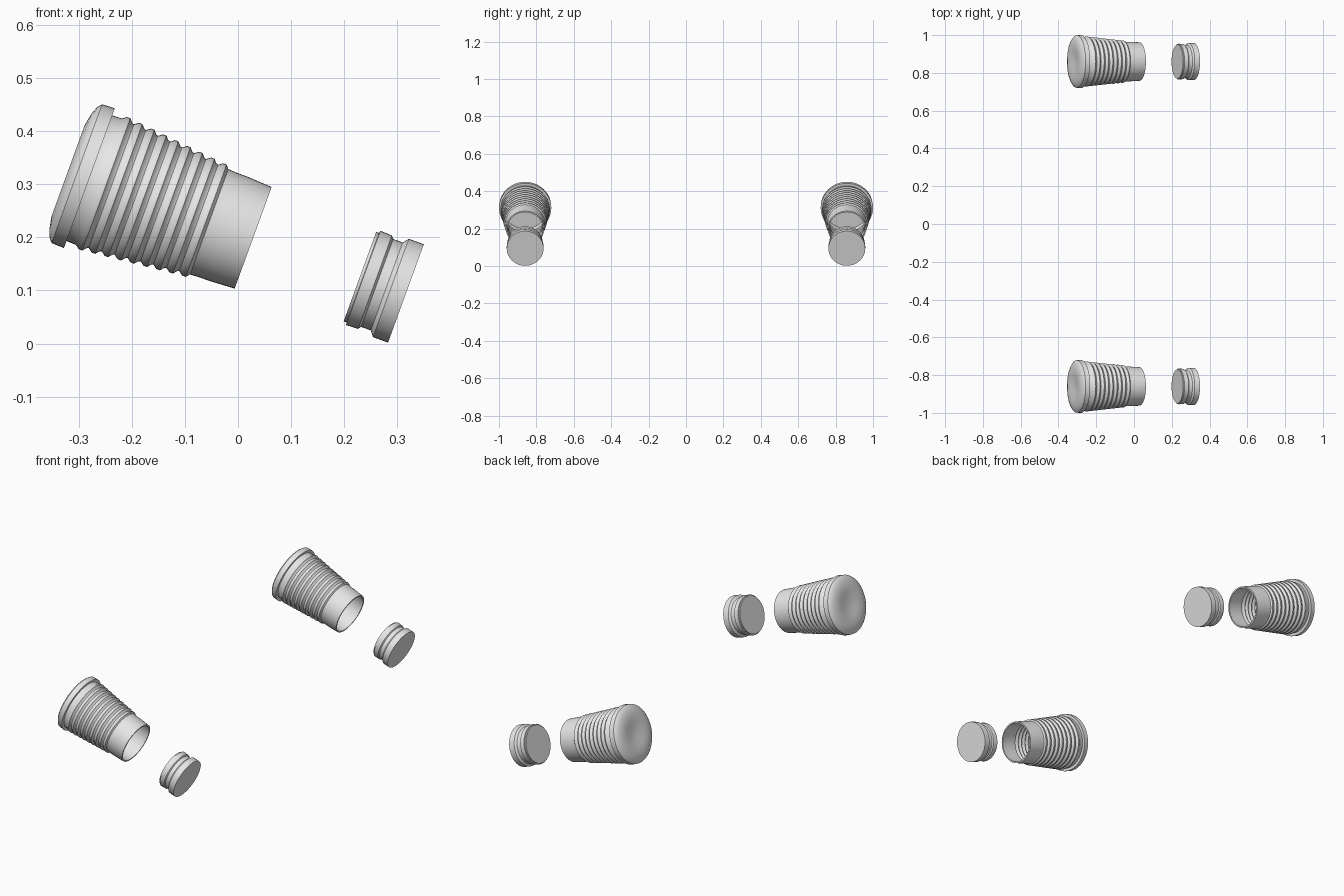
import bpy, bmesh, math
from mathutils import Vector

cube = bpy.data.objects.get("Cube")
if cube:
    bpy.data.objects.remove(cube, do_unlink=True)

grey = bpy.data.materials.new("light grey rubber")
grey.use_nodes = True
colour = (0.8, 0.8, 0.8, 1)
grey.diffuse_color = colour
grey.node_tree.nodes["Principled BSDF"].inputs["Base Color"].default_value = colour

TILT = math.radians(110)
SIDES = 48


def lathe(name, profile, side):
    """Spin (radius, height) points, then lay the part along the tilted axis."""
    bm = bmesh.new()
    verts = [bm.verts.new((r, 0, h)) for r, h in profile]
    edges = [bm.edges.new(pair) for pair in zip(verts, verts[1:])]
    bmesh.ops.spin(bm, geom=verts + edges, cent=(0, 0, 0), axis=(0, 0, 1),
                   angle=math.tau, steps=SIDES, use_merge=True)
    bmesh.ops.remove_doubles(bm, verts=bm.verts, dist=0.0001)
    bmesh.ops.recalc_face_normals(bm, faces=bm.faces)
    mesh = bpy.data.meshes.new(name)
    bm.to_mesh(mesh)
    bm.free()
    mesh.materials.append(grey)
    obj = bpy.data.objects.new(name, mesh)
    bpy.context.collection.objects.link(obj)
    obj.rotation_euler = (0, TILT, 0)
    obj.location = Vector((0.0285, side * 0.86, 0.199))
    bpy.ops.object.select_all(action="DESELECT")
    obj.select_set(True)
    bpy.context.view_layer.objects.active = obj
    bpy.ops.object.shade_smooth_by_angle(angle=math.radians(40))


# Ribbed tapering wall, from the flange to the open mouth
wall = [(0.126, -0.328)]
for i in range(9):
    h = -0.298 + 0.025 * i
    peak = 0.1325 - 0.0025 * i
    wall += [(peak - 0.006, h - 0.011), (peak, h - 0.003),
             (peak, h + 0.004), (peak - 0.007, h + 0.010)]
wall += [(0.1045, -0.07), (0.1045, -0.05), (0.1017, 0)]

# Dished end cap and flange, and the inner wall following the outer one
cap = [(0, -0.362), (0.03, -0.364), (0.06, -0.368), (0.092, -0.3705),
       (0.115, -0.366), (0.131, -0.360), (0.139, -0.353), (0.14, -0.328)]
inner = [(r - 0.007, h) for r, h in reversed(wall)] + [(0, -0.328)]

# Solid plug with a groove and a wider outer rim
plug = [(0, 0.2138), (0.0895, 0.2138), (0.0895, 0.2195), (0.0945, 0.2205),
        (0.0935, 0.244), (0.088, 0.2485), (0.088, 0.2675), (0.0985, 0.276),
        (0.0985, 0.306), (0, 0.306)]

for label, side in (("right", 1), ("left", -1)):
    lathe(label + "_grip", cap + wall + inner, side)
    lathe(label + "_end_plug", plug, side)
